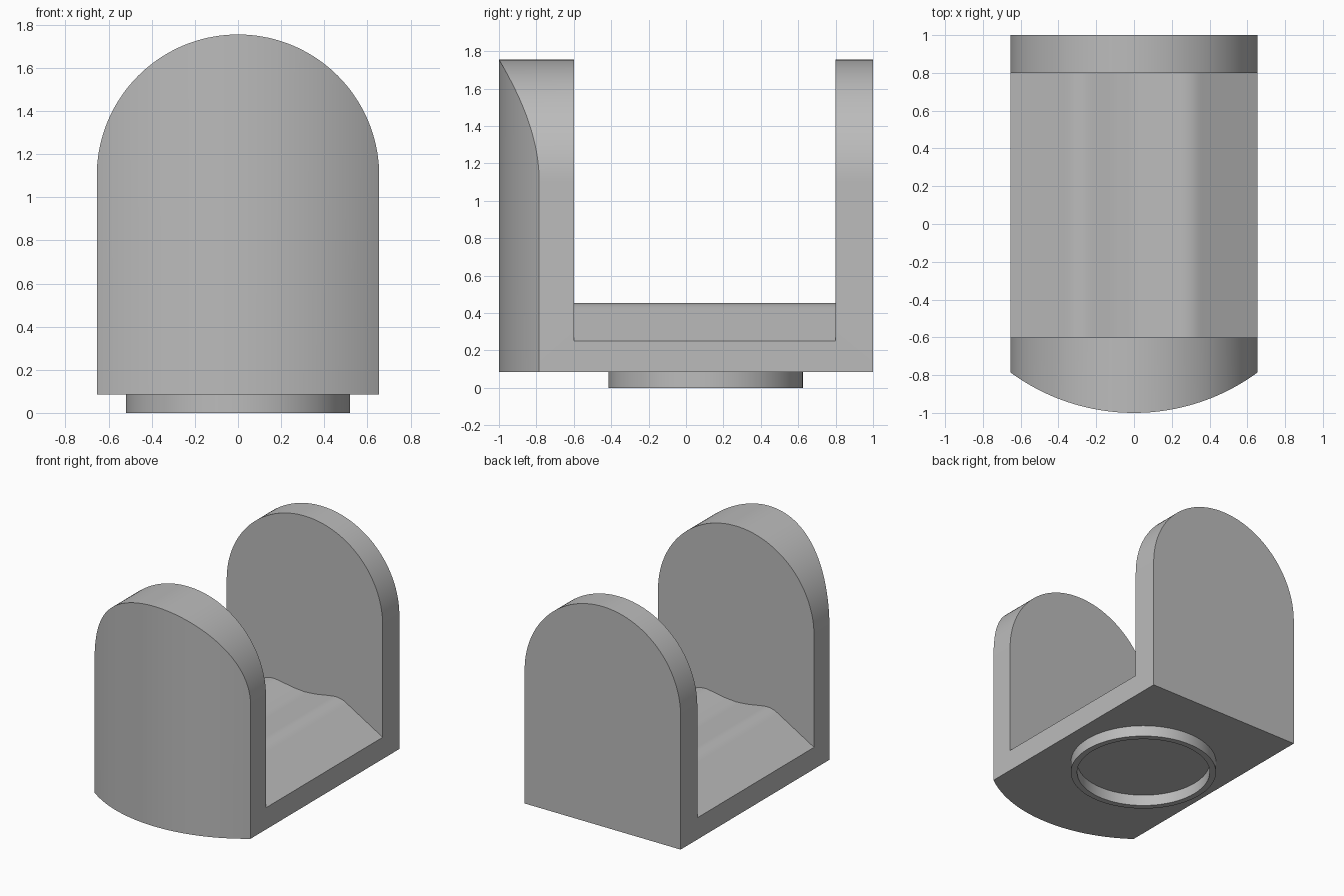
import bpy, bmesh, math

if "Cube" in bpy.data.objects:
    bpy.data.objects.remove(bpy.data.objects["Cube"], do_unlink=True)

grey = bpy.data.materials.new("plain grey")
grey.use_nodes = True
grey.diffuse_color = (0.5, 0.5, 0.5, 1)
grey.node_tree.nodes["Principled BSDF"].inputs["Base Color"].default_value = grey.diffuse_color

HALF, BOTTOM, SPRING = 0.655, 0.085, 1.1     # half width, underside, start of the arch
CENTRE_Y, FRONT_R = 0.105, 1.105             # plan arc of the bowed front
SADDLE = [(0, 0.42), (0.1, 0.428), (0.2, 0.446), (0.25, 0.453),
          (0.29, 0.452), (0.33, 0.44), (HALF, 0.25)]


def finish(name, bm):
    """Turn a bmesh into a shaded object."""
    bmesh.ops.recalc_face_normals(bm, faces=bm.faces)
    mesh = bpy.data.meshes.new(name)
    bm.to_mesh(mesh)
    bm.free()
    mesh.materials.append(grey)
    obj = bpy.data.objects.new(name, mesh)
    bpy.context.collection.objects.link(obj)
    bpy.ops.object.select_all(action='DESELECT')
    obj.select_set(True)
    bpy.context.view_layer.objects.active = obj
    bpy.ops.object.shade_smooth_by_angle(angle=math.radians(25))
    return obj


def saddle_height(x):
    """Height of the double-humped floor at distance x from the middle."""
    x = min(abs(x), HALF)
    for (x0, z0), (x1, z1) in zip(SADDLE, SADDLE[1:]):
        if x <= x1:
            return z0 + (z1 - z0) * (x - x0) / (x1 - x0)
    return SADDLE[-1][1]


def u_section(angle):
    """U-shaped lengthwise slice of the cradle at one point of the arch."""
    x = HALF * math.sin(angle)
    top = SPRING + HALF * math.cos(angle)
    floor = saddle_height(x)
    front = CENTRE_Y - math.sqrt(FRONT_R ** 2 - x ** 2)
    return [(x, y, z) for y, z in (
        (front, BOTTOM), (1, BOTTOM), (1, top), (0.8, top),
        (0.8, floor), (-0.6, floor), (-0.6, top), (front, top))]


# Cradle body: slices lofted across the width, capped at both sides
bm = bmesh.new()
COLS = 72
slices = [[bm.verts.new(p) for p in u_section(math.pi * (i / COLS - 0.5))]
          for i in range(COLS + 1)]
for a, b in zip(slices, slices[1:]):
    for j in range(len(a)):
        k = (j + 1) % len(a)
        bm.faces.new((a[j], a[k], b[k], b[j]))
bm.faces.new(slices[0])
bm.faces.new(slices[-1])
finish("cradle_body", bm)

# Locating ring under the body: rectangular section spun about z
bm = bmesh.new()
section = [(0.475, BOTTOM), (0.475, 0), (0.52, 0), (0.52, BOTTOM)]
verts = [bm.verts.new((r, CENTRE_Y, z)) for r, z in section]
edges = [bm.edges.new(pair) for pair in zip(verts, verts[1:])]
bmesh.ops.spin(bm, geom=verts + edges, cent=(0, CENTRE_Y, 0), axis=(0, 0, 1),
               angle=2 * math.pi, steps=72, use_merge=True)
bmesh.ops.remove_doubles(bm, verts=bm.verts, dist=0.0005)
finish("base_ring", bm)
